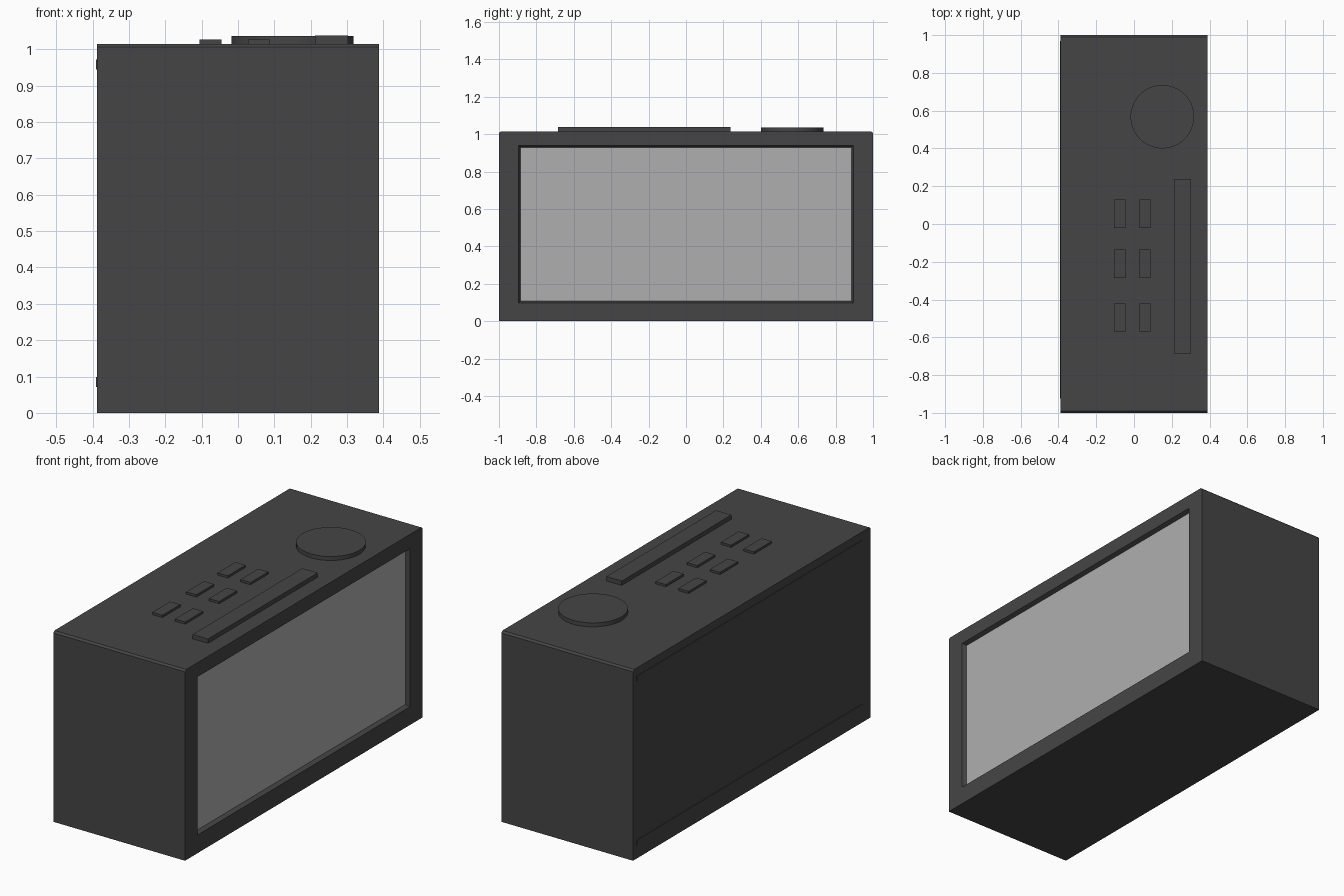
import bpy, bmesh

if "Cube" in bpy.data.objects:
    bpy.data.objects.remove(bpy.data.objects["Cube"])

dark = bpy.data.materials.new("dark_plastic")
dark.diffuse_color = (0.06, 0.06, 0.06, 1)
dark.use_nodes = True
dark.node_tree.nodes["Principled BSDF"].inputs["Base Color"].default_value = dark.diffuse_color
light = bpy.data.materials.new("screen_grey")
light.diffuse_color = (0.43, 0.43, 0.43, 1)
light.use_nodes = True
light.node_tree.nodes["Principled BSDF"].inputs["Base Color"].default_value = light.diffuse_color


def finish(bm, name, mat):
    bmesh.ops.recalc_face_normals(bm, faces=bm.faces[:])
    me = bpy.data.meshes.new(name)
    bm.to_mesh(me)
    bm.free()
    me.materials.append(mat)
    ob = bpy.data.objects.new(name, me)
    bpy.context.collection.objects.link(ob)
    return ob


def box(name, x, y, z, mat=dark):
    bm = bmesh.new()
    bmesh.ops.create_cube(bm, size=1)
    for v in bm.verts:
        for i, (lo, hi) in enumerate((x, y, z)):
            v.co[i] = hi if v.co[i] > 0 else lo
    return finish(bm, name, mat)


TOP = 1.015
BASE = TOP - 0.005   # controls start slightly below the top surface

# Body: end profile with chamfered top corners, extruded across x
profile = [(-1, 0), (1, 0), (1, TOP - 0.009), (0.99, TOP), (-0.99, TOP), (-1, TOP - 0.009)]
bm = bmesh.new()
face = bm.faces.new([bm.verts.new((-0.388, y, z)) for y, z in profile])
ext = bmesh.ops.extrude_face_region(bm, geom=[face])
bmesh.ops.translate(bm, vec=(0.776, 0, 0),
                    verts=[g for g in ext["geom"] if isinstance(g, bmesh.types.BMVert)])
body = finish(bm, "body", dark)

# Slightly tapered screen recess cut into the +x side
bm = bmesh.new()
rings = []
for x, d in ((0.364, 0.0), (0.412, 0.020)):
    rings.append([bm.verts.new((x, y, z)) for y, z in (
        (-0.885 - d, 0.107 - d), (0.885 + d, 0.107 - d),
        (0.885 + d, 0.929 + d), (-0.885 - d, 0.929 + d))])
for r in rings:
    bm.faces.new(r)
for i in range(4):
    j = (i + 1) % 4
    bm.faces.new((rings[0][i], rings[0][j], rings[1][j], rings[1][i]))
cutter = finish(bm, "recess_cutter", dark)
cutter.hide_render = True
cutter.hide_viewport = False
mod = body.modifiers.new("recess", "BOOLEAN")
mod.operation = "DIFFERENCE"
mod.solver = "EXACT"
mod.object = cutter
bpy.context.view_layer.objects.active = body
body.select_set(True)
bpy.ops.object.modifier_apply(modifier=mod.name)
bpy.data.objects.remove(cutter)

# Screen panel in the recess
box("screen", (0.35, 0.367), (-0.885, 0.885), (0.107, 0.929), light)

# Long snooze bar and six small buttons
box("snooze_bar", (0.212, 0.303), (-0.685, 0.238), (BASE, 1.038))
for x in (-0.076, 0.058):
    for y in (0.055, -0.21, -0.495):
        box("button", (x - 0.03, x + 0.03), (y - 0.075, y + 0.075), (BASE, 1.027))

# Round dial
bpy.ops.mesh.primitive_cylinder_add(vertices=64, radius=0.168, depth=1.036 - BASE,
                                    location=(0.15, 0.568, (1.036 + BASE) / 2))
dial = bpy.context.object
dial.name = "dial"
dial.data.materials.append(dark)
bpy.ops.object.shade_smooth_by_angle()

# Thin raised strips on the -x side
for z in (0.085, 0.958):
    box("back_strip", (-0.391, -0.38), (-0.925, 0.97), (z - 0.014, z + 0.014))
